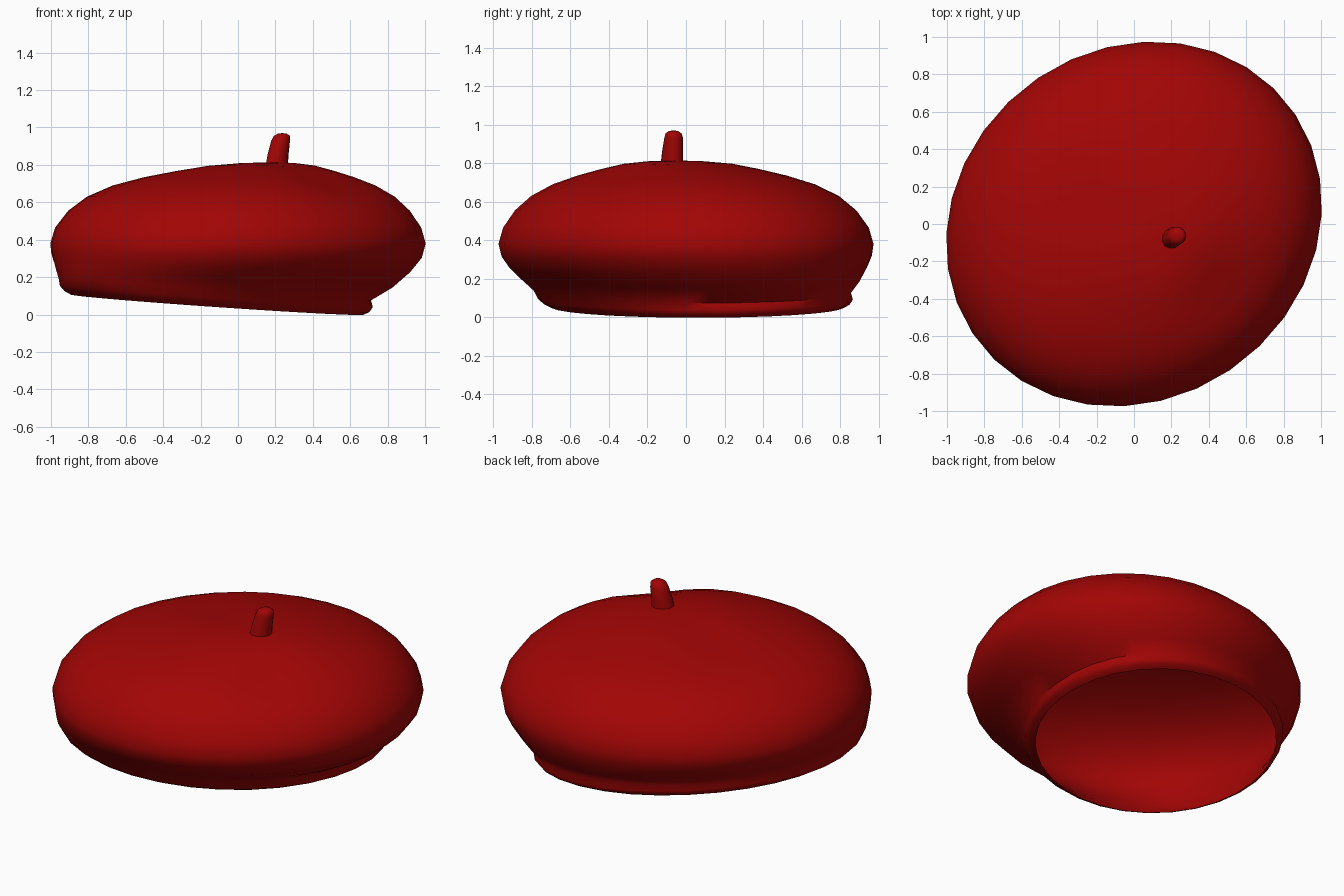
import bpy, bmesh
from math import sin, cos, pi, exp, radians
from mathutils import Vector

if "Cube" in bpy.data.objects:
    bpy.data.objects.remove(bpy.data.objects["Cube"])

SEG = 32
red = bpy.data.materials.new("red_felt")
red.diffuse_color = (0.36, 0.0015, 0.0015, 1)
red.use_nodes = True
red.node_tree.nodes["Principled BSDF"].inputs["Base Color"].default_value = red.diffuse_color


def ellipse(cx, cy, long_r, short_r, z, n=SEG):
    """Ring whose long axis runs along the x = y diagonal."""
    ring = []
    for i in range(n):
        a = 2 * pi * i / n
        u, v = long_r * cos(a), short_r * sin(a)
        x, y = cx + (u - v) * 0.715, cy + (u + v) * 0.694
        ring.append(Vector((x, y, z(x, y) if callable(z) else z)))
    return ring


def loft(name, rings, cap=None, angle=60):
    bm = bmesh.new()
    rows = [[bm.verts.new(p) for p in ring] for ring in rings]
    for low, high in zip(rows, rows[1:]):
        n = len(low)
        for i in range(n):
            j = (i + 1) % n
            bm.faces.new((low[i], low[j], high[j], high[i]))
    if cap:
        tip = bm.verts.new(cap)
        top = rows[-1]
        for i in range(len(top)):
            bm.faces.new((top[i], top[(i + 1) % len(top)], tip))
    mesh = bpy.data.meshes.new(name)
    bm.to_mesh(mesh)
    bm.free()
    obj = bpy.data.objects.new(name, mesh)
    bpy.context.collection.objects.link(obj)
    mesh.materials.append(red)
    bpy.context.view_layer.objects.active = obj
    obj.select_set(True)
    bpy.ops.object.shade_smooth_by_angle(angle=radians(angle))
    obj.select_set(False)
    return obj


# Tilted head opening: rolled lower edge, then a short upright band
def plane(base):
    return lambda x, y: base - 0.073 * (x + 0.1) + 0.018 * (y - 0.06)


CX, CY = -0.11, 0.06


def front_amount(p):
    """0 at the sides and back, 1 at the front, where the band blends away."""
    d = Vector((p.x - CX, p.y - CY)).normalized()
    return min(1, max(0, -d.y * 1.3 + 0.1))


def blend_front(ring, out, up):
    for p in ring:
        f = front_amount(p)
        d = Vector((p.x - CX, p.y - CY, 0)).normalized()
        p += d * out * f
        p.z += up * f
    return ring


band_top = blend_front(ellipse(CX, CY, 0.91, 0.705, plane(0.13)), 0.06, 0.015)
rings = [
    ellipse(CX, CY, 0.865, 0.675, plane(0.052)),
    blend_front(ellipse(CX, CY, 0.90, 0.70, plane(0.068)), 0.01, 0.004),
    blend_front(ellipse(CX, CY, 0.92, 0.715, plane(0.095)), 0.025, 0.004),
    band_top,
]

# Underside of the crown bulges out from the band to the widest line
equator = ellipse(0, 0, 1.045, 0.94, 0.38)
for h, v, hf, vf in ((0.6, 0.77, 0.62, 0.74), (0.28, 0.5, 0.32, 0.52),
                     (0.07, 0.25, 0.09, 0.27)):
    ring = []
    for e, b in zip(equator, band_top):
        f = front_amount(b)
        p = e.lerp(b, h + (hf - h) * f)
        p.z = e.z + (b.z - e.z) * (v + (vf - v) * f)
        ring.append(p)
    rings.append(ring)
rings.append(equator)


# Upper crown closes toward an off-centre peak, with soft hollows in the cloth
def dented(z):
    def height(x, y):
        front = 0.03 * exp(-((x - 0.5) ** 2 + (y + 0.4) ** 2) / 0.04)
        side = 0.02 * exp(-((x + 0.25) ** 2 + (y - 0.1) ** 2) / 0.03)
        return z - front - side
    return height


for r, z in ((0.975, 0.465), (0.91, 0.555), (0.82, 0.63), (0.70, 0.69),
             (0.56, 0.735), (0.42, 0.77), (0.29, 0.797), (0.15, 0.81)):
    s = (1 - r) ** 1.5
    rings.append(ellipse(0.2 * s, -0.07 * s, 1.045 * r, 0.94 * r, dented(z)))
loft("beret_crown", rings, Vector((0.2, -0.07, 0.815)))

# Leaning stalk with a rounded tip
stalk = [ellipse(x, y, rl, rs, z, 12) for x, y, rl, rs, z in (
    (0.205, -0.075, 0.066, 0.054, 0.78),
    (0.215, -0.07, 0.060, 0.052, 0.86),
    (0.228, -0.064, 0.052, 0.050, 0.93),
    (0.235, -0.065, 0.045, 0.042, 0.955),
    (0.237, -0.065, 0.025, 0.025, 0.967))]
loft("top_stalk", stalk, Vector((0.237, -0.065, 0.97)))
